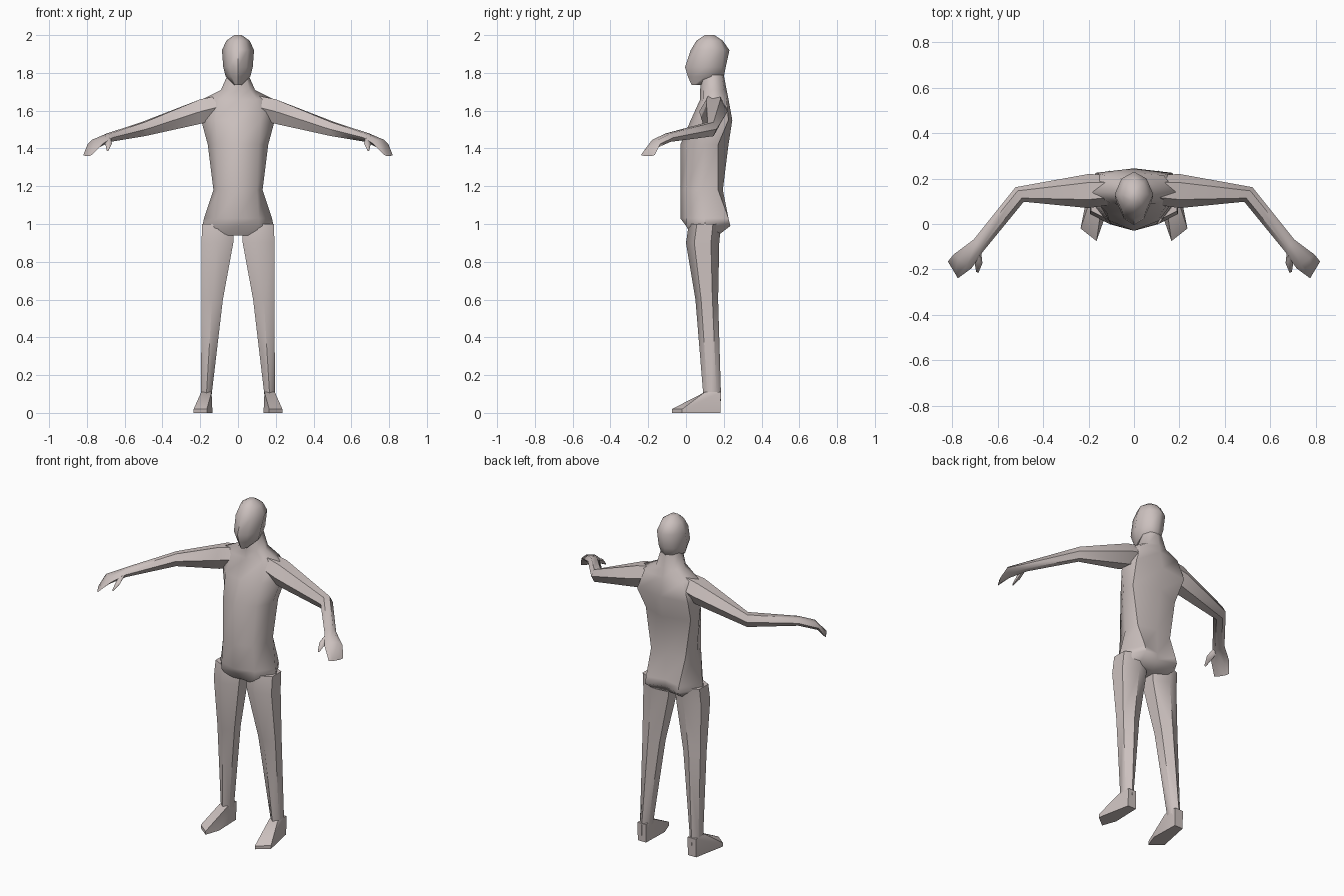
import bpy, bmesh
from math import sin, cos, pi, radians
from mathutils import Vector

cube = bpy.data.objects.get("Cube")
if cube:
    bpy.data.objects.remove(cube)

skin = bpy.data.materials.new("pale warm grey")
skin.use_nodes = True
skin.diffuse_color = (0.6, 0.53, 0.515, 1)
skin.node_tree.nodes["Principled BSDF"].inputs["Base Color"].default_value = skin.diffuse_color


def finish(bm, name, angle=55):
    """Turn a bmesh into a smooth shaded object."""
    bmesh.ops.recalc_face_normals(bm, faces=bm.faces)
    mesh = bpy.data.meshes.new(name)
    bm.to_mesh(mesh)
    bm.free()
    mesh.materials.append(skin)
    obj = bpy.data.objects.new(name, mesh)
    bpy.context.collection.objects.link(obj)
    bpy.ops.object.select_all(action='DESELECT')
    obj.select_set(True)
    bpy.context.view_layer.objects.active = obj
    bpy.ops.object.shade_smooth_by_angle(angle=radians(angle))


def loft(name, rings, side=1):
    """Skin a list of equal rings and cap both ends; side -1 mirrors in x."""
    bm = bmesh.new()
    loops = [[bm.verts.new((side * x, y, z)) for x, y, z in ring] for ring in rings]
    n = len(loops[0])
    for a, b in zip(loops, loops[1:]):
        for i in range(n):
            j = (i + 1) % n
            bm.faces.new((a[i], a[j], b[j], b[i]))
    bm.faces.new(loops[0])
    bm.faces.new(loops[-1])
    finish(bm, name)


def body_ring(z, front, fx, fy, sx, sy, bx, by, back):
    """Symmetric section: front centre, front corner, side, back corner, back centre."""
    half = [(fx, fy, z), (sx, sy, z), (bx, by, z)]
    other = [(-x, y, h) for x, y, h in reversed(half)]
    return [(0, front, z)] + half + [(0, back, z)] + other


def limb_ring(centre, u, v, sides=6):
    """Section spanned by the half axes u and v."""
    c, u, v = Vector(centre), Vector(u), Vector(v) / sin(pi / 3)
    angles = [2 * pi * i / sides for i in range(sides)]
    return [c + u * cos(a) + v * sin(a) for a in angles]


def arm_ring(x, y, z, ux, uy, h):
    return limb_ring((x, y, z), (ux, uy, 0), (0, 0, h))


def leg_ring(x, y, z, hx, hy):
    return limb_ring((x, y, z), (0, hy, 0), (hx, 0, 0))


# Torso and neck
loft("torso", [body_ring(*row) for row in (
    (.94, .04, .09, .03, .18, .1, .1, .17, .16),
    (.99, 0, .11, 0, .188, .1, .11, .235, .2),
    (1.03, -.03, .11, 0, .18, .1, .11, .225, .2),
    (1.18, -.03, .1, 0, .13, .08, .115, .17, .195),
    (1.42, -.03, .11, .015, .16, .1, .15, .17, .225),
    (1.55, .025, .12, .05, .195, .13, .17, .225, .245),
    (1.66, .075, .1, .09, .19, .14, .13, .215, .225),
    (1.71, .075, .06, .09, .09, .14, .06, .2, .215),
    (1.79, .08, .04, .09, .055, .14, .04, .19, .2),
)])

# Head, tapering to the chin
loft("head", [body_ring(*row) for row in (
    (1.735, .03, .012, .04, .02, .06, .01, .09, .1),
    (1.78, .01, .035, .04, .065, .1, .04, .18, .2),
    (1.83, -.005, .045, .025, .078, .1, .05, .19, .21),
    (1.92, .025, .05, .05, .085, .13, .055, .2, .23),
    (1.97, .055, .04, .075, .062, .13, .04, .18, .195),
    (2, .1, .015, .1, .02, .12, .015, .14, .15),
)])

for label, side in (("left", 1), ("right", -1)):
    # Arm running on into the flat hand
    loft(label + "_arm", [arm_ring(*row) for row in (
        (.1, .15, 1.62, 0, .065, .06),
        (.2, .145, 1.595, 0, .075, .065),
        (.503, .13, 1.502, .018, .032, .037),
        (.685, -.095, 1.457, .02, .027, .022),
        (.755, -.165, 1.425, .04, .03, .02),
        (.797, -.202, 1.365, .022, .037, .005),
    )], side)
    # Thumb
    loft(label + "_thumb", [arm_ring(*row) for row in (
        (.69, -.11, 1.452, .018, .015, .015),
        (.685, -.165, 1.425, .018, .008, .014),
        (.69, -.213, 1.39, .005, .003, .004),
    )], side)
    # Leg
    loft(label + "_leg", [leg_ring(*row) for row in (
        (.105, .1, 1, .085, .085),
        (.109, .088, .9, .084, .088),
        (.137, .11, .6, .057, .06),
        (.167, .138, .1, .028, .047),
        (.168, .138, .03, .028, .045),
    )], side)
    # Wedge foot with turned out toes
    bm = bmesh.new()
    for x, y, z in (
        (.14, .182, 0), (.195, .182, 0), (.235, -.02, 0), (.165, -.075, 0), (.135, .01, 0),
        (.235, -.02, .02), (.165, -.075, .02),
        (.14, .1, .11), (.195, .1, .11), (.195, .185, .11), (.14, .185, .11),
    ):
        bm.verts.new((side * x, y, z))
    bmesh.ops.convex_hull(bm, input=bm.verts)
    finish(bm, label + "_foot", 35)
